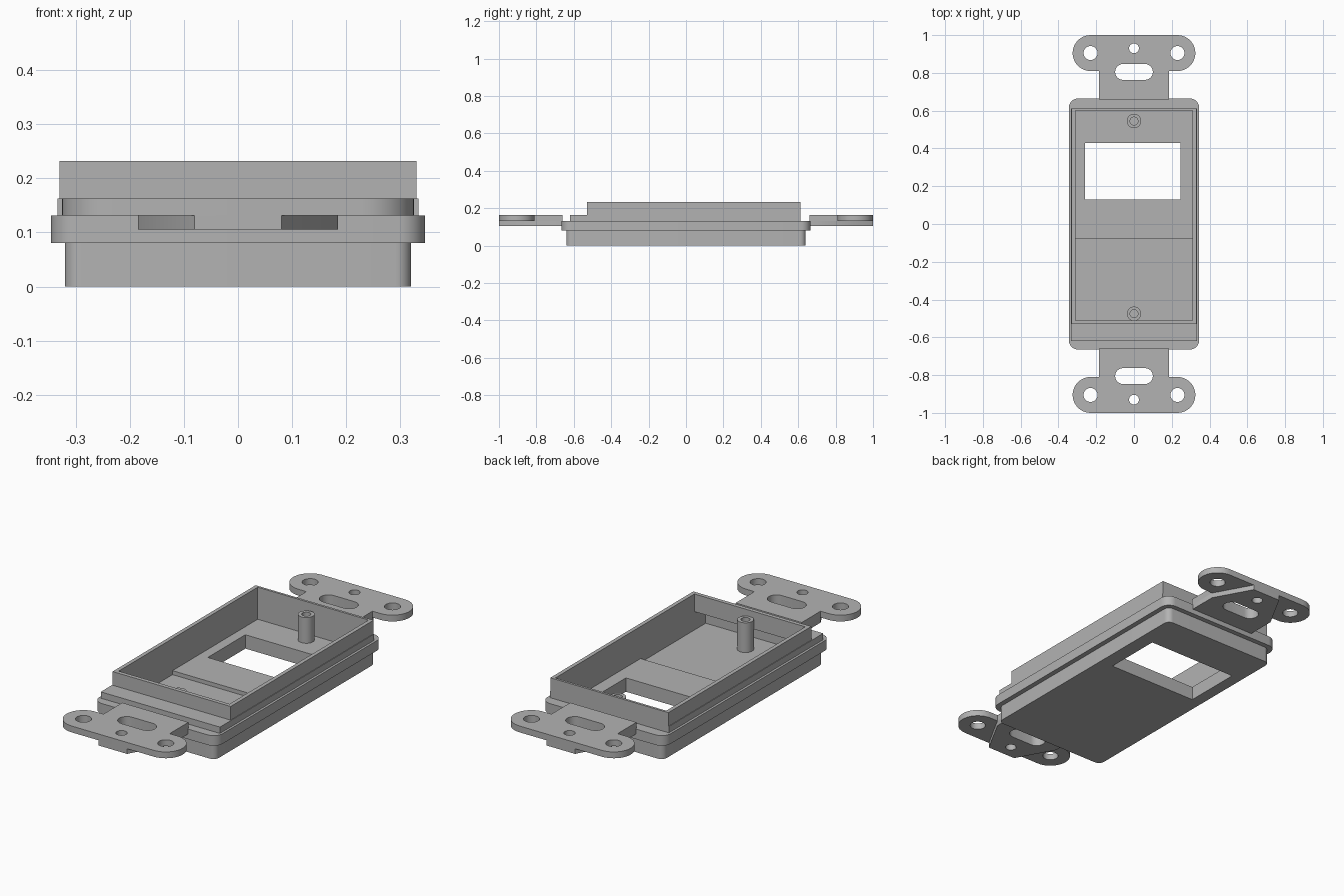
import bpy, bmesh
from math import sin, cos, pi, radians

cube = bpy.data.objects.get("Cube")
if cube:
    bpy.data.objects.remove(cube)

grey = bpy.data.materials.new("plain grey plastic")
grey.use_nodes = True
grey.diffuse_color = (0.45, 0.45, 0.45, 1)
grey.node_tree.nodes["Principled BSDF"].inputs["Base Color"].default_value = grey.diffuse_color


def arc(x, y, r, start, end, n=12):
    angles = [radians(start + (end - start) * i / n) for i in range(n + 1)]
    return [(x + r * cos(a), y + r * sin(a)) for a in angles]


def circle(x, y, r):
    return arc(x, y, r, 0, 360, 32)[:-1]


def rect(x0, y0, x1, y1):
    return [(x0, y0), (x1, y0), (x1, y1), (x0, y1)]


def round_rect(w, h, r):
    corners = [(w - r, h - r), (r - w, h - r), (r - w, r - h), (w - r, r - h)]
    return [p for i, (x, y) in enumerate(corners) for p in arc(x, y, r, 90 * i, 90 * i + 90, 8)]


def plate(name, z0, z1, outline, *holes):
    """Extrude a flat outline with holes between two heights."""
    curve = bpy.data.curves.new(name, 'CURVE')
    curve.dimensions = '2D'
    curve.fill_mode = 'BOTH'
    curve.extrude = (z1 - z0) / 2
    for loop in (outline, *holes):
        spline = curve.splines.new('POLY')
        spline.points.add(len(loop) - 1)
        for point, (x, y) in zip(spline.points, loop):
            point.co = (x, y, 0, 1)
        spline.use_cyclic_u = True
    temp = bpy.data.objects.new(name + "_outline", curve)
    bpy.context.collection.objects.link(temp)
    graph = bpy.context.evaluated_depsgraph_get()
    mesh = bpy.data.meshes.new_from_object(temp.evaluated_get(graph))
    bpy.data.objects.remove(temp)
    bpy.data.curves.remove(curve)

    bm = bmesh.new()
    bm.from_mesh(mesh)
    bmesh.ops.remove_doubles(bm, verts=bm.verts, dist=1e-5)
    bmesh.ops.translate(bm, verts=bm.verts, vec=(0, 0, (z0 + z1) / 2))
    bmesh.ops.recalc_face_normals(bm, faces=bm.faces)
    bm.to_mesh(mesh)
    bm.free()
    mesh.materials.clear()
    mesh.materials.append(grey)
    obj = bpy.data.objects.new(name, mesh)
    bpy.context.collection.objects.link(obj)
    bpy.ops.object.select_all(action='DESELECT')
    obj.select_set(True)
    bpy.context.view_layer.objects.active = obj
    bpy.ops.object.shade_smooth_by_angle(angle=radians(30))
    return obj


# Shared outlines
base = round_rect(0.32, 0.64, 0.03)
step = rect(-0.333, -0.62, 0.333, 0.612)
window = rect(-0.26, 0.13, 0.245, 0.43)
lower_cavity = rect(-0.31, -0.6, 0.31, 0.6)
upper_cavity = rect(-0.31, -0.51, 0.31, 0.6)

# Housing, from the floor up
plate("floor", 0, 0.05, base, window)
plate("raised_floor", 0.05, 0.07, rect(-0.31, -0.08, 0.31, 0.6), window)
plate("base_wall", 0.05, 0.08, base, lower_cavity)
plate("flange", 0.08, 0.131, round_rect(0.345, 0.665, 0.05), lower_cavity)
plate("step_wall", 0.131, 0.143, step, lower_cavity)
plate("step_ledge", 0.143, 0.163, step, upper_cavity)
plate("upper_wall", 0.163, 0.232, rect(-0.33, -0.53, 0.33, 0.612), upper_cavity)

# Screw posts
for name, y, z in (("back_post", 0.545, 0.07), ("front_post", -0.475, 0.05)):
    plate(name, z, 0.2, circle(0, y, 0.038), circle(0, y, 0.021))

# Mounting ears with a tapered web underneath
ear = ([(-0.185, 0.66), (0.185, 0.66), (0.185, 0.81)]
       + arc(0.23, 0.905, 0.095, -90, 90, 20)
       + arc(-0.23, 0.905, 0.095, 90, 270, 20) + [(-0.185, 0.81)])
web = [(-0.185, 0.66), (0.185, 0.66), (0.185, 0.81), (0.08, 1), (-0.08, 1), (-0.185, 0.81)]
slot = arc(0.058, 0.805, 0.042, -90, 90) + arc(-0.058, 0.805, 0.042, 90, 270)
pin_hole = circle(0, 0.93, 0.026)
screw_holes = [circle(x, 0.905, 0.037) for x in (-0.23, 0.23)]

for side, s in (("back", 1), ("front", -1)):
    def flip(loop):
        return [(x, y * s) for x, y in loop]
    plate(side + "_ear", 0.131, 0.163, *map(flip, [ear, slot, pin_hole, *screw_holes]))
    plate(side + "_ear_web", 0.105, 0.131, *map(flip, [web, slot, pin_hole]))
